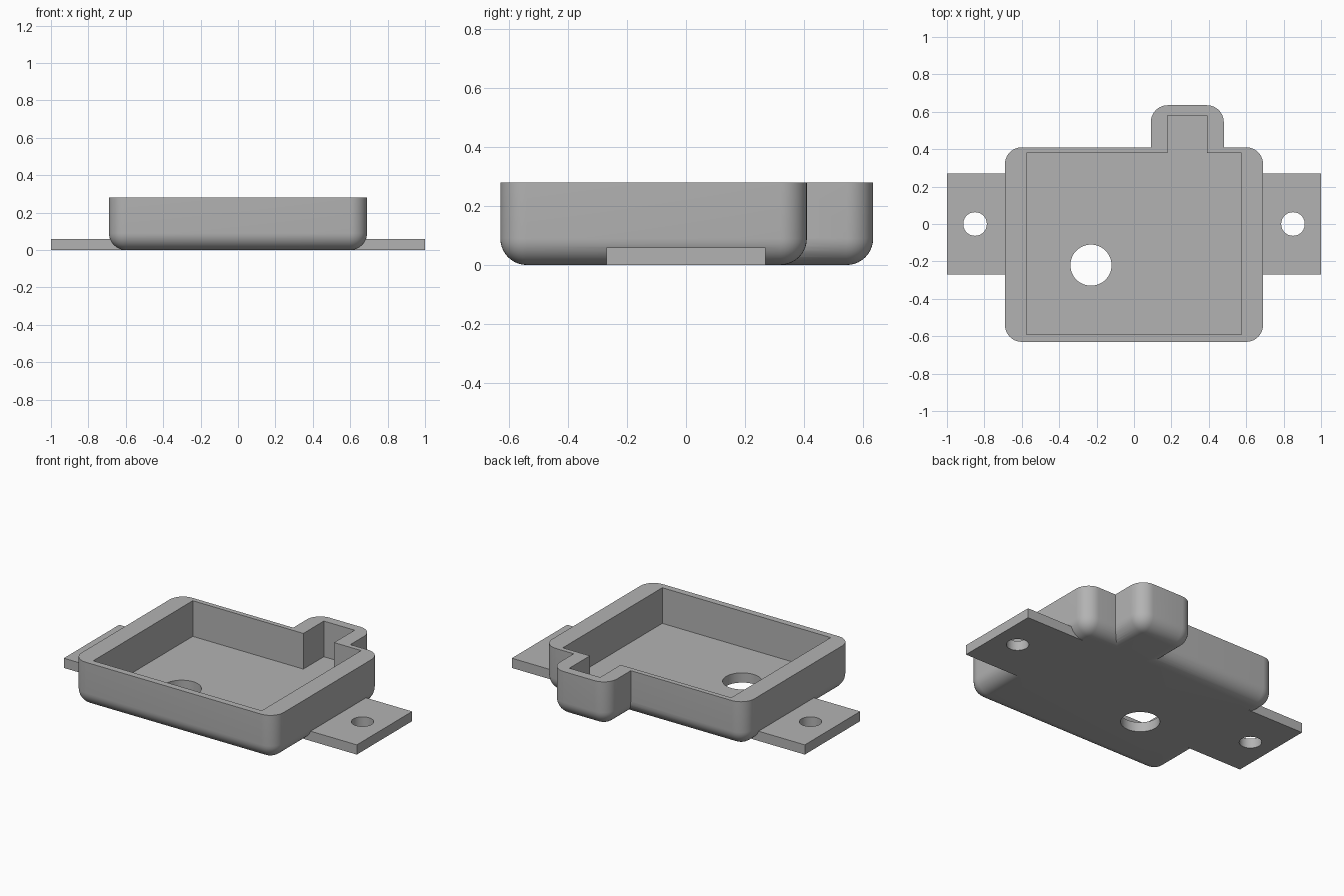
import bpy
import bmesh
import math
from mathutils import Matrix

default = bpy.data.objects.get("Cube")
if default:
    bpy.data.objects.remove(default, do_unlink=True)

HEIGHT, FLOOR, ROUND = 0.28, 0.06, 0.09

grey = bpy.data.materials.new("plain_grey")
grey.use_nodes = True
colour = (0.45, 0.45, 0.45, 1)
grey.diffuse_color = colour
grey.node_tree.nodes["Principled BSDF"].inputs["Base Color"].default_value = colour


def finish(name, bm):
    mesh = bpy.data.meshes.new(name)
    bmesh.ops.recalc_face_normals(bm, faces=bm.faces)
    bm.to_mesh(mesh)
    bm.free()
    mesh.materials.append(grey)
    obj = bpy.data.objects.new(name, mesh)
    bpy.context.collection.objects.link(obj)
    return obj


def box(name, x, y, z, radius=0):
    """Box between limits; a radius rounds every edge except the top rim."""
    bm = bmesh.new()
    bmesh.ops.create_cube(bm, size=1)
    for v in bm.verts:
        v.co = [lim[0] if c < 0 else lim[1] for c, lim in zip(v.co, (x, y, z))]
    if radius:
        edges = [e for e in bm.edges if min(v.co.z for v in e.verts) < z[1]]
        bmesh.ops.bevel(bm, geom=edges, offset=radius, segments=10,
                        profile=0.5, affect='EDGES', clamp_overlap=True)
    return finish(name, bm)


def drill(name, x, y, radius):
    bm = bmesh.new()
    bmesh.ops.create_cone(bm, cap_ends=True, segments=48, radius1=radius,
                          radius2=radius, depth=0.4,
                          matrix=Matrix.Translation((x, y, 0)))
    return finish(name, bm)


def combine(target, tool, operation):
    """Apply a boolean and discard the tool object."""
    tool.hide_render = True
    mod = target.modifiers.new(operation.title(), 'BOOLEAN')
    mod.object, mod.operation, mod.solver = tool, operation, 'EXACT'
    bpy.context.view_layer.objects.active = target
    bpy.ops.object.modifier_apply(modifier=mod.name)
    bpy.data.objects.remove(tool, do_unlink=True)


# Rounded tray body with the cable bay at the back
tray = box("tray", (-0.69, 0.69), (-0.63, 0.41), (0, HEIGHT), ROUND)
bay = box("cable_bay", (0.09, 0.48), (0, 0.635), (0, HEIGHT), ROUND)
combine(tray, bay, 'UNION')

# Mounting tabs on both sides
for side in (-1, 1):
    tab = box("mounting_tab", sorted((side * 0.5, side)), (-0.27, 0.27), (0, FLOOR))
    combine(tray, tab, 'UNION')

# Square cavity running into the bay
cavity = box("cavity", (-0.575, 0.575), (-0.59, 0.38), (FLOOR, 0.5))
combine(cavity, box("bay_cavity", (0.18, 0.39), (0, 0.58), (FLOOR, 0.5)), 'UNION')
combine(tray, cavity, 'DIFFERENCE')

# Floor hole and screw holes
for x, y, radius in ((-0.23, -0.22, 0.11), (-0.85, 0, 0.063), (0.85, 0, 0.063)):
    combine(tray, drill("hole", x, y, radius), 'DIFFERENCE')

# Smooth rounded edges, keep hard corners
bpy.ops.object.select_all(action='DESELECT')
tray.select_set(True)
bpy.context.view_layer.objects.active = tray
bpy.ops.object.shade_smooth_by_angle(angle=math.radians(30))
